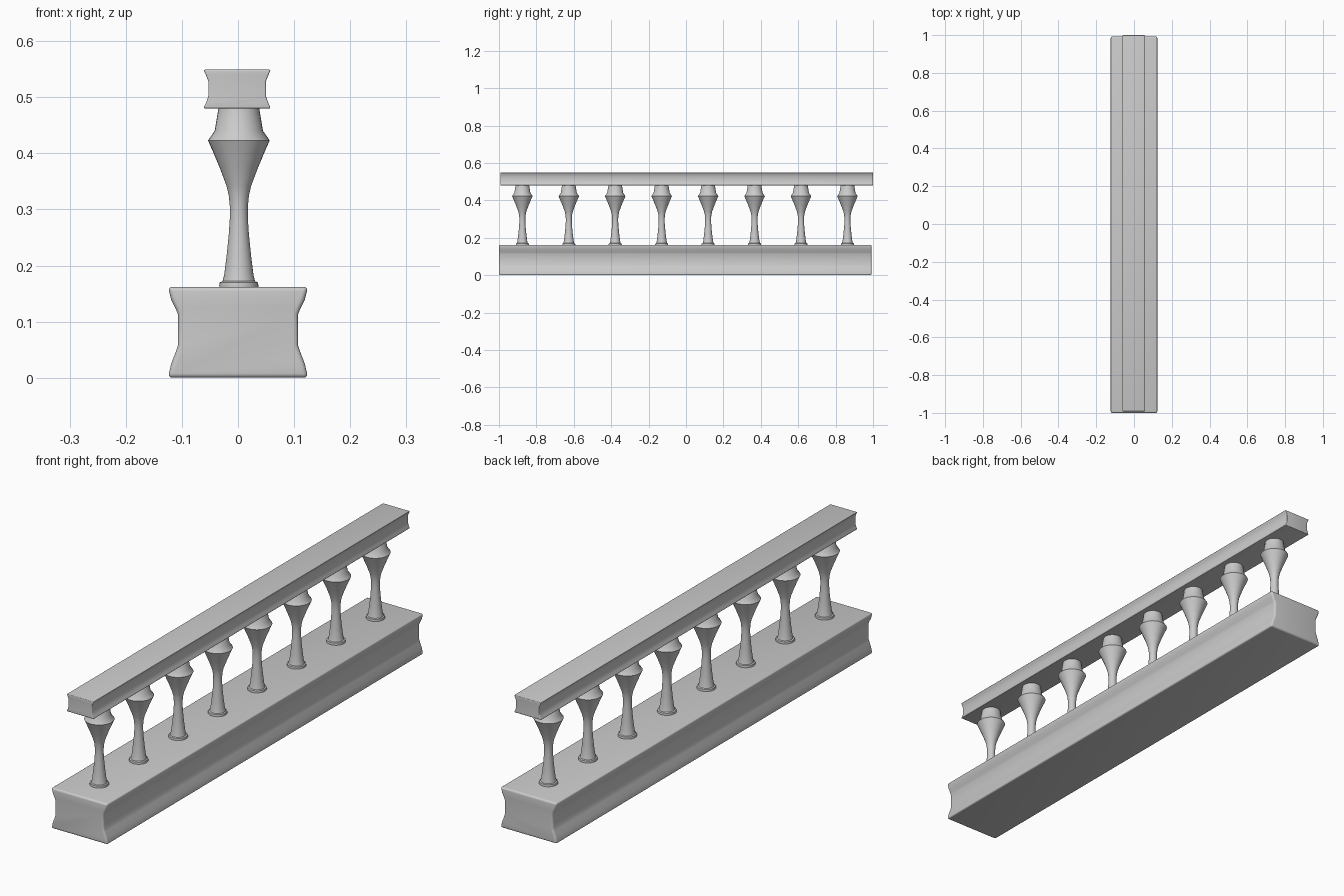
import bpy, bmesh, math

if "Cube" in bpy.data.objects:
    bpy.data.objects.remove(bpy.data.objects["Cube"])


def finish(name, bm, angle):
    bmesh.ops.recalc_face_normals(bm, faces=bm.faces)
    mesh = bpy.data.meshes.new(name)
    bm.to_mesh(mesh)
    bm.free()
    obj = bpy.data.objects.new(name, mesh)
    bpy.context.collection.objects.link(obj)
    bpy.ops.object.select_all(action='DESELECT')
    bpy.context.view_layer.objects.active = obj
    obj.select_set(True)
    bpy.ops.object.shade_smooth_by_angle(angle=math.radians(angle))
    return obj


def beam(name, half_profile, x, y0, y1, bevel):
    """Mirrored half profile (x, z), extruded along y with rounded edges."""
    outline = half_profile + [(-px, pz) for px, pz in reversed(half_profile)]
    bm = bmesh.new()
    face = bm.faces.new([bm.verts.new((x + px, y0, pz)) for px, pz in outline])
    ext = bmesh.ops.extrude_face_region(bm, geom=[face])
    # keep the start cap and move the new cap to the far end
    verts = [v for v in ext['geom'] if isinstance(v, bmesh.types.BMVert)]
    bmesh.ops.translate(bm, verts=verts, vec=(0, y1 - y0, 0))
    if not any(all(abs(v.co.y - y0) < 1e-5 for v in f.verts) for f in bm.faces):
        ring = sorted((v for v in bm.verts if abs(v.co.y - y0) < 1e-5), key=lambda v: v.index)
        bm.faces.new(ring)
    bmesh.ops.recalc_face_normals(bm, faces=bm.faces)
    sharp = [e for e in bm.edges if e.calc_face_angle(0) > math.radians(45)]
    bmesh.ops.bevel(bm, geom=sharp, offset=bevel, segments=4, profile=0.5,
                    affect='EDGES', clamp_overlap=True)
    return finish(name, bm, 35)


def turned(name, profile, x, y, sides=32):
    """Lathe an (r, z) profile around a vertical axis."""
    bm = bmesh.new()
    rings = []
    for r, z in profile:
        rings.append([bm.verts.new((x + r * math.cos(2 * math.pi * i / sides),
                                    y + r * math.sin(2 * math.pi * i / sides), z))
                      for i in range(sides)])
    for a, b in zip(rings, rings[1:]):
        for i in range(sides):
            j = (i + 1) % sides
            bm.faces.new((a[i], a[j], b[j], b[i]))
    bm.faces.new(rings[0])
    bm.faces.new(rings[-1])
    return finish(name, bm, 30)


# Plinth with a waisted cross-section
beam("plinth", [(0.125, 0.0), (0.119, 0.025), (0.111, 0.046), (0.107, 0.058),
                (0.107, 0.113), (0.111, 0.123), (0.119, 0.139), (0.125, 0.162)],
     0, -1.0, 0.992, 0.008)

# Handrail with the same shape, smaller
beam("handrail", [(0.06, 0.480), (0.055, 0.491), (0.0515, 0.501),
                  (0.0515, 0.529), (0.055, 0.538), (0.06, 0.549)],
     -0.0015, -0.992, 1.0, 0.003)

# Turned balusters, evenly spaced
baluster = [(0.034, 0.155), (0.035, 0.164), (0.034, 0.170), (0.029, 0.172),
            (0.026, 0.184), (0.0215, 0.22), (0.018, 0.255), (0.016, 0.285),
            (0.016, 0.305), (0.018, 0.325), (0.022, 0.342), (0.034, 0.374),
            (0.047, 0.405), (0.055, 0.423), (0.043, 0.440), (0.036, 0.482)]
for i in range(8):
    turned(f"baluster_{i + 1}", baluster, 0.0015, -0.875 + i * 0.2483)
